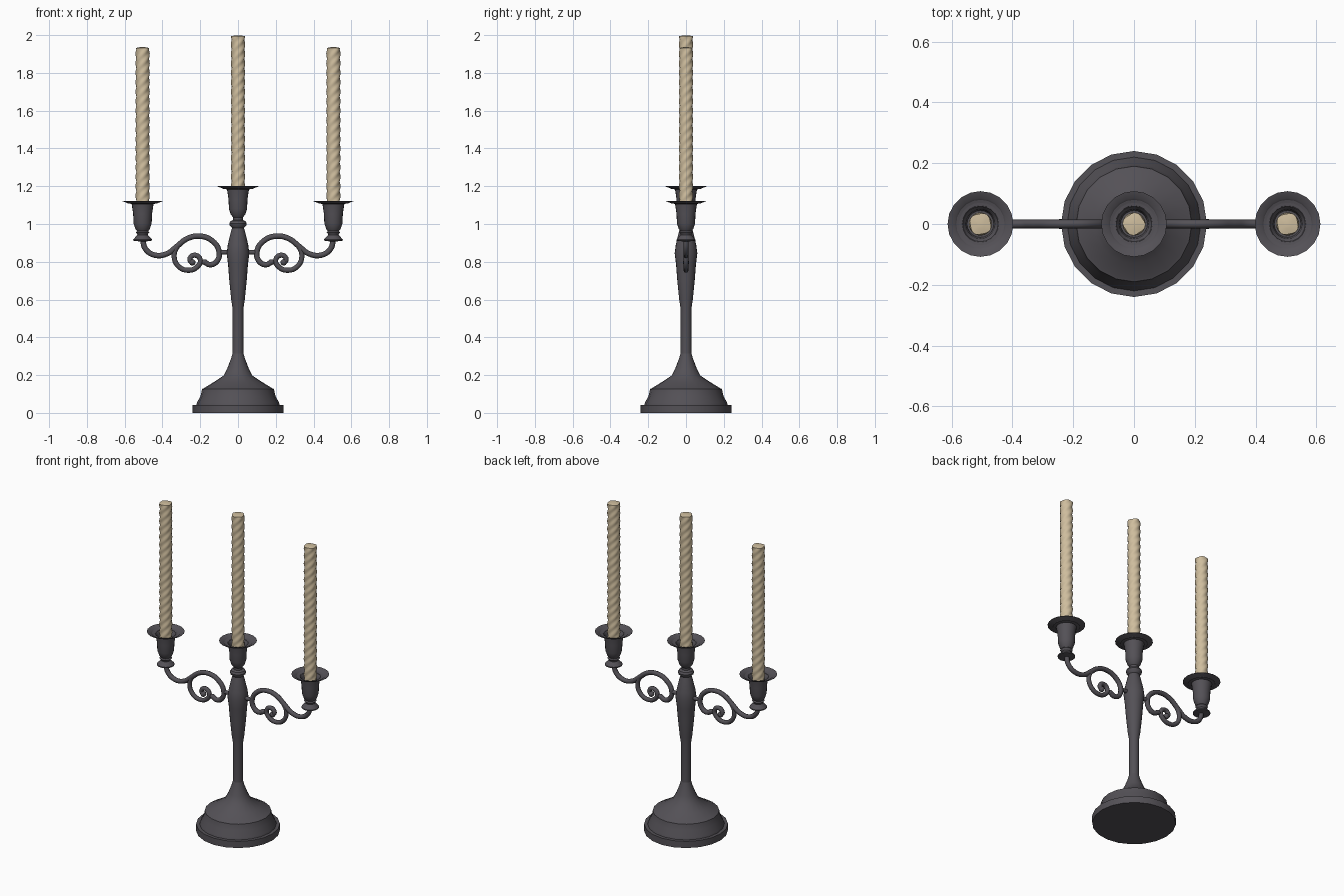
import bpy, bmesh, math

if "Cube" in bpy.data.objects:
    bpy.data.objects.remove(bpy.data.objects["Cube"])

def material(name, col):
    m = bpy.data.materials.new(name)
    m.diffuse_color = (*col, 1)
    m.use_nodes = True
    m.node_tree.nodes["Principled BSDF"].inputs["Base Color"].default_value = m.diffuse_color
    return m

iron = material("dark_iron", (0.088, 0.082, 0.094))
wax = material("cream_wax", (0.62, 0.51, 0.34))

def finish(bm, name, mat, angle=35):
    bmesh.ops.remove_doubles(bm, verts=bm.verts, dist=1e-5)
    bmesh.ops.recalc_face_normals(bm, faces=bm.faces)
    me = bpy.data.meshes.new(name)
    bm.to_mesh(me)
    bm.free()
    me.materials.append(mat)
    ob = bpy.data.objects.new(name, me)
    bpy.context.collection.objects.link(ob)
    bpy.ops.object.select_all(action='DESELECT')
    ob.select_set(True)
    bpy.context.view_layer.objects.active = ob
    bpy.ops.object.shade_smooth_by_angle(angle=math.radians(angle))
    return ob

def rings_mesh(name, rings, mat, angle=35):
    """Skin a stack of equal-sized vertex rings."""
    bm = bmesh.new()
    vs = [[bm.verts.new(p) for p in r] for r in rings]
    n = len(vs[0])
    for a, b in zip(vs, vs[1:]):
        for i in range(n):
            j = (i + 1) % n
            bm.faces.new((a[i], a[j], b[j], b[i]))
    bm.faces.new(vs[0])
    bm.faces.new(vs[-1])
    return finish(bm, name, mat, angle)

def lathe(name, prof, mat, x=0, z0=0, n=20):
    rings = [[(x + r * math.cos(2 * math.pi * i / n), r * math.sin(2 * math.pi * i / n), z0 + z)
              for i in range(n)] for r, z in prof]
    return rings_mesh(name, rings, mat)

# base and stem
lathe("base", [(0.24, 0), (0.24, 0.042), (0.22, 0.042), (0.217, 0.055), (0.198, 0.09),
               (0.19, 0.127), (0.182, 0.13), (0.13, 0.162), (0.076, 0.198), (0.055, 0.24),
               (0.036, 0.29), (0.029, 0.315)], iron)
lathe("stem", [(0.029, 0.31), (0.029, 0.555), (0.036, 0.60), (0.046, 0.70), (0.053, 0.79), (0.06, 0.845),
               (0.054, 0.89), (0.04, 0.95), (0.03, 0.985)], iron)

# candle cups: heights are measured down from the rim
CUP = [(0.026, -0.165), (0.038, -0.15), (0.048, -0.12), (0.05, -0.07), (0.056, -0.03), (0.058, -0.017),
       (0.075, -0.014), (0.108, -0.002), (0.108, 0.0), (0.085, -0.007), (0.078, -0.014), (0.06, -0.016),
       (0.048, -0.03), (0.044, -0.07)]
KNOB_MID = [(0.028, 0.975), (0.044, 0.992), (0.046, 1.003), (0.04, 1.015), (0.026, 1.022), (0.026, 1.04)]
KNOB_SIDE = [(0.02, 0.908), (0.05, 0.912), (0.05, 0.918), (0.028, 0.942), (0.03, 0.95), (0.036, 0.956), (0.026, 0.965)]

def candle(name, x, z0, z1, n=24, lobes=4, pitch=0.2):
    rings = []
    m = int((z1 - z0) / 0.01)
    for k in range(m + 1):
        z = z0 + (z1 - z0) * k / m
        ring = []
        for i in range(n):
            t = 2 * math.pi * i / n
            r = 0.0355 + 0.0025 * math.cos(lobes * (t - 2 * math.pi * z / pitch))
            ring.append((x + r * math.cos(t), r * math.sin(t), z))
        rings.append(ring)
    # slightly domed top
    rings.append([(x + (px - x) * 0.4, py * 0.4, z1 + 0.004) for px, py, _ in rings[-1]])
    return rings_mesh(name, rings, wax, 60)

for side, x, rim, top in (("middle", 0, 1.2, 1.998), ("left", -0.505, 1.123, 1.936), ("right", 0.505, 1.123, 1.936)):
    lathe(side + "_cup", CUP, iron, x, rim)
    lathe(side + "_knob", KNOB_SIDE if x else KNOB_MID, iron, x)
    candle(side + "_candle", x, rim - 0.09, top - 0.004)

# scrolled arms
MAIN = [(.505, .925), (.49, .868), (.44, .835), (.375, .843), (.323, .882), (.27, .922), (.206, .936),
        (.138, .912), (.10, .854), (.114, .80), (.15, .785), (.178, .80)]
SCROLL = [(.30, .90), (.325, .875), (.338, .828), (.317, .778), (.265, .755), (.214, .775), (.2, .812),
          (.232, .835), (.255, .812), (.242, .795)]

def tube(name, pts, s, r):
    cu = bpy.data.curves.new(name, 'CURVE')
    cu.dimensions = '3D'
    cu.bevel_depth = r
    cu.bevel_resolution = 2
    cu.use_fill_caps = True
    cu.resolution_u = 5
    sp = cu.splines.new('BEZIER')
    sp.bezier_points.add(len(pts) - 1)
    for bp, (x, z) in zip(sp.bezier_points, pts):
        bp.co = (s * x, 0, z)
        bp.handle_left_type = bp.handle_right_type = 'AUTO'
    cu.materials.append(iron)
    ob = bpy.data.objects.new(name, cu)
    bpy.context.collection.objects.link(ob)

def ball(name, x, z, r):
    bm = bmesh.new()
    bmesh.ops.create_uvsphere(bm, u_segments=12, v_segments=8, radius=r)
    bmesh.ops.translate(bm, verts=bm.verts, vec=(x, 0, z))
    finish(bm, name, iron, 60)

for side, s in (("left", -1), ("right", 1)):
    tube(side + "_arm", MAIN, s, 0.0145)
    tube(side + "_scroll", SCROLL, s, 0.0135)
    tube(side + "_arm_joint", [(0.04, 0.85), (0.1, 0.85)], s, 0.012)
    ball(side + "_scroll_tip", s * 0.242, 0.797, 0.017)
    ball(side + "_arm_tip", s * 0.178, 0.798, 0.015)
